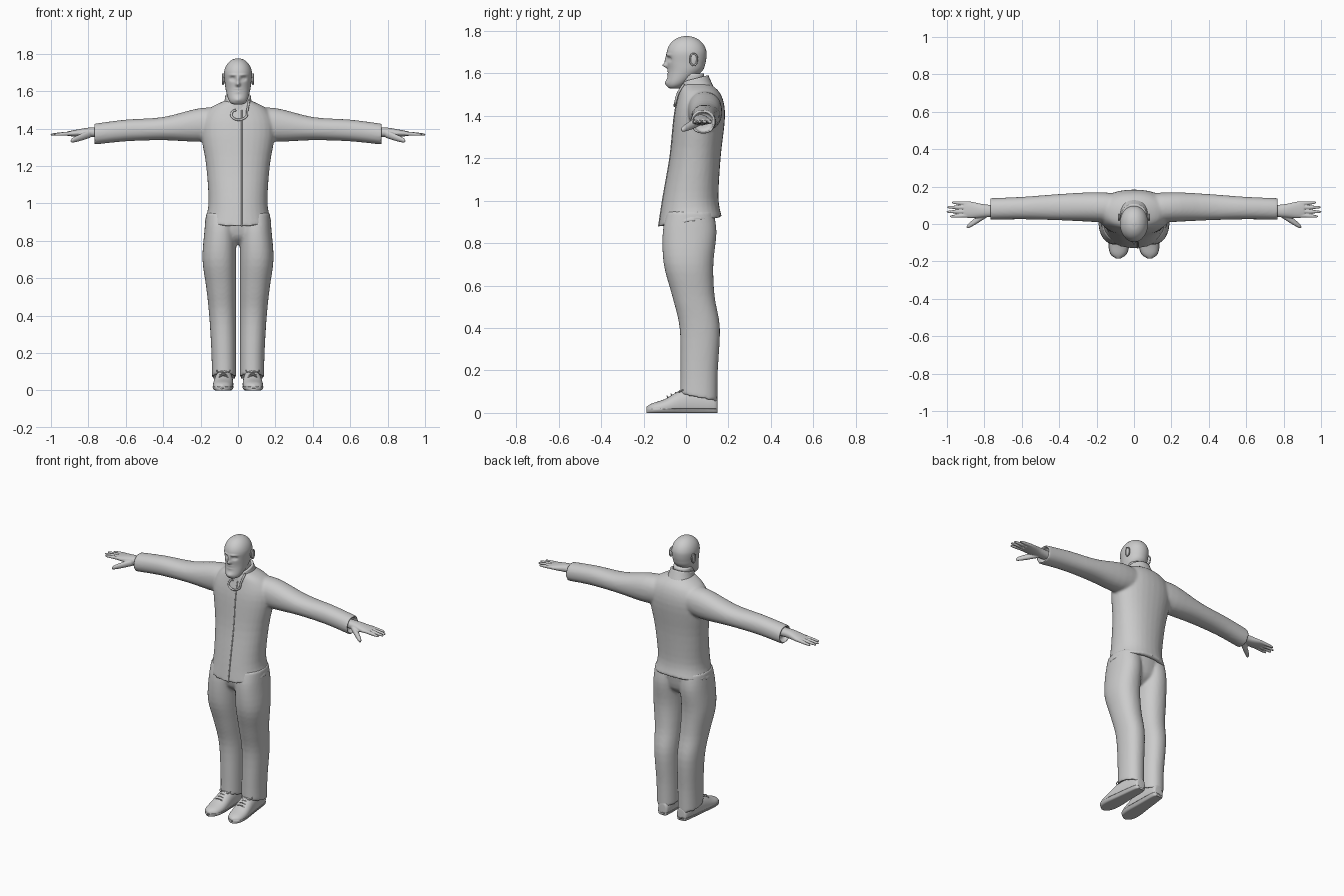
import bpy, bmesh, math
from mathutils import Vector, Matrix

if "Cube" in bpy.data.objects:
    bpy.data.objects.remove(bpy.data.objects["Cube"], do_unlink=True)

GREY = (.6, .6, .6, 1)
grey = bpy.data.materials.new("plain_grey")
grey.use_nodes = True
grey.diffuse_color = GREY
grey.node_tree.nodes["Principled BSDF"].inputs["Base Color"].default_value = GREY


def smooth_rows(rows, steps):
    """Catmull-Rom interpolation through the section rows."""
    points = [Vector(row) for row in rows]
    points = [points[0]] + points + [points[-1]]
    result = []
    for a, b, c, d in zip(points, points[1:], points[2:], points[3:]):
        for i in range(steps):
            t = i / steps
            tangent_in, tangent_out = (c - a) / 2, (d - b) / 2
            blend = t * t * (3 - 2 * t)
            result.append(b.lerp(c, blend) + tangent_in * t * (1 - t) ** 2 - tangent_out * t * t * (1 - t))
    return result + [points[-1]]


def loft(bm, rows, axis="z", steps=4, sides=32, power=2.2, hollow=0, side=1, tweak=None):
    """Each row is (position along axis, centre, centre, radius, radius)."""
    rows = smooth_rows(rows, steps)
    if hollow:  # fold the first end inwards, like a hem
        t, a, b, ra, rb = rows[0]
        rim = (a, b, ra * .82, rb * .82)
        rows = [(t + hollow, *rim), (t, *rim)] + rows
    loops = []
    for t, a, b, ra, rb in rows:
        loop = []
        for i in range(sides):
            angle = math.tau * i / sides
            c, s = math.cos(angle), math.sin(angle)
            u = a + ra * math.copysign(abs(c) ** (2 / power), c)
            w = b + rb * math.copysign(abs(s) ** (2 / power), s)
            co = Vector({"x": (t, u, w), "y": (u, t, w), "z": (u, w, t)}[axis])
            if tweak:
                tweak(co)
            co.x *= side
            loop.append(bm.verts.new(co))
        loops.append(loop)
    for low, high in zip(loops, loops[1:]):
        for i in range(sides):
            bm.faces.new((low[i - 1], low[i], high[i], high[i - 1]))
    bm.faces.new(loops[0])
    bm.faces.new(loops[-1])


def centred(rows):
    """Rows of (z, centre y, half width, half depth) on the middle plane."""
    return [(z, 0, cy, rx, ry) for z, cy, rx, ry in rows]


def digit(bm, start, end, radius):
    """A tapered finger with a rounded tip."""
    start, end = Vector(start), Vector(end)
    rows = []
    for t in (0, .5, .9, 1):
        r = radius * (1 - t / 4) * math.sqrt(1.05 - t ** 8)
        rows.append((*start.lerp(end, t), r, r))
    loft(bm, rows, "x", sides=14)


def add_object(name, data, mirror):
    data.materials.append(grey)
    ob = bpy.data.objects.new(name, data)
    bpy.context.collection.objects.link(ob)
    if mirror:
        ob.modifiers.new("mirror", "MIRROR")
    return ob


def finish(name, bm, mirror=False, voxel=0, relax=0):
    bmesh.ops.recalc_face_normals(bm, faces=bm.faces)
    mesh = bpy.data.meshes.new(name)
    bm.to_mesh(mesh)
    bm.free()
    mesh.shade_smooth()
    ob = add_object(name, mesh, mirror)
    if voxel:
        remesh = ob.modifiers.new("blend", "REMESH")
        remesh.mode, remesh.voxel_size, remesh.use_smooth_shade = "VOXEL", voxel, True
        ob.modifiers.new("relax", "SMOOTH").iterations = relax


def tube(name, points, radius, mirror=False, cyclic=False):
    curve = bpy.data.curves.new(name, "CURVE")
    curve.dimensions, curve.bevel_depth, curve.bevel_resolution = "3D", radius, 2
    curve.use_fill_caps = True
    spline = curve.splines.new("BEZIER")
    spline.bezier_points.add(len(points) - 1)
    for point, co in zip(spline.bezier_points, points):
        point.co = co
        point.handle_left_type = point.handle_right_type = "AUTO"
    spline.use_cyclic_u = cyclic
    add_object(name, curve, mirror)


# Jacket: body and both sleeves blended together, hem lower at the front
def tilt_hem(co):
    co.z += .75 * (co.y - .02) * max(0, 1.1 - co.z)


TORSO = centred([(.9, .02, .18, .15), (1, .02, .158, .133), (1.2, .043, .17, .12), (1.4, .064, .2, .12),
                 (1.5, .065, .16, .1), (1.55, .045, .07, .07)])
SLEEVE = [(.77, .08, 1.37, .058, .056), (.6, .085, 1.39, .06, .058), (.4, .09, 1.4, .07, .062),
          (.2, .09, 1.42, .08, .09), (.05, .08, 1.43, .08, .08)]
bm = bmesh.new()
loft(bm, TORSO, hollow=.03, tweak=tilt_hem)
for side in (1, -1):
    loft(bm, SLEEVE, "x", hollow=-.03, side=side)
finish("jacket", bm, voxel=.008, relax=6)

# Front opening edge and folded collar flap
edge = []
for z, cx, cy, rx, ry in smooth_rows(TORSO[:5], 3):
    co = Vector((.02, cy - ry + .002, z))
    tilt_hem(co)
    edge.append(co)
tube("jacket_front_edge", edge, .004)
tube("collar_flap", [(.06, -.01, 1.55), (.05, -.04, 1.5), (.04, -.05, 1.46), (-.03, -.05, 1.46),
                     (-.03, -.04, 1.49), (-.01, -.04, 1.5)], .006)


# Collar: higher at the nape, dipping at the throat
def dip_collar(co):
    if co.z > 1.5:
        co.z += (co.y - .06) / 4 + min(0, co.y) * .6


bm = bmesh.new()
loft(bm, centred([(1.58, .037, .068, .068), (1.54, .043, .076, .078), (1.48, .055, .1, .09)]),
     hollow=-.03, tweak=dip_collar)
finish("collar", bm)


# Trousers: two legs and the seat blended together, cuffs lower at the heel
def tilt_cuff(co):
    co.z -= 1.5 * (co.y - .06) * max(0, .2 - co.z)


LEG = [(.07, .06, .065, .088), (.2, .062, .066, .088), (.4, .065, .072, .095), (.55, .035, .08, .1),
       (.7, .012, .09, .117), (.85, .017, .085, .127), (.95, .02, .08, .11)]
bm = bmesh.new()
for side in (1, -1):
    loft(bm, [(z, rx + .01, cy, rx, ry) for z, cy, rx, ry in LEG], hollow=.02, side=side, tweak=tilt_cuff)
loft(bm, centred([(.78, .02, .05, .05), (.83, .02, .13, .1), (.95, .02, .16, .12)]))
finish("trousers", bm, voxel=.008, relax=6)


# Shoes and soles share one outline of (y, half width, height), toes turned out
def shoe_upper(co):
    co.z = max(co.z, .01)


def shoe_sole(co):
    co.z = min(max(co.z, 0), .02)


SHOE = [(.148, .02, .06), (.13, .036, .09), (0, .048, .113), (-.1, .054, .065), (-.16, .042, .045),
        (-.185, .01, .03)]
for name, widen, tweak in (("shoes", 1, shoe_upper), ("soles", 1.05, shoe_sole)):
    bm = bmesh.new()
    loft(bm, [(y, .075 - y / 20, h * .4, w * widen, h * .6) for y, w, h in SHOE], "y", tweak=tweak)
    finish(name, bm, mirror=True)
for i in range(4):
    y = -.02 - i / 50
    z = .112 + y * .4
    tube("lace", [(.05, y, z - .012), (.078, y - .01, z), (.106, y, z - .012)], .003, mirror=True)
for out in (.03, -.03):
    tube("lace_bow", [(.078, -.02, .105), (.078 + out, -.01, .11), (.078 + out, -.03, .1)], .003,
         mirror=True, cyclic=True)

# Hands: palm, four fingers and thumb blended together
bm = bmesh.new()
loft(bm, [(.72, .07, 1.38, .03, .026), (.8, .07, 1.38, .035, .025), (.87, .075, 1.375, .044, .018),
          (.91, .078, 1.373, .042, .012)], "x")
for i, tip in enumerate((.985, 1.003, 1, .975)):
    digit(bm, (.88, .046 + i * .021, 1.375), (tip, .04 + i * .025, 1.368), .011)
digit(bm, (.79, .055, 1.372), (.895, -.017, 1.334), .021)
finish("hands", bm, mirror=True, voxel=.0035, relax=3)

# Neck
bm = bmesh.new()
loft(bm, centred([(1.45, .05, .07, .075), (1.53, .034, .058, .06), (1.6, .022, .057, .062)]))
finish("neck", bm)

# Head: jaw sections below a domed skull, with features pressed in or raised
# Feature rows: side offset, height, width, tallness, push along y
FEATURES = {
    "nose_tip": (0, 1.637, .011, .011, -.022), "nose_bridge": (0, 1.66, .008, .02, -.011),
    "eye_socket": (.03, 1.667, .014, .01, .014), "eyeball": (.03, 1.666, .008, .005, -.006),
    "brow": (.027, 1.687, .02, .006, -.006), "lips": (0, 1.604, .018, .012, -.006),
    "mouth_line": (0, 1.604, .02, .003, .006), "beard": (0, 1.555, .025, .015, -.01)}


def add_features(co):
    if co.y < 0:
        co.y += sum(push * math.exp(-((abs(co.x) - x) / w) ** 2 - ((co.z - z) / h) ** 2)
                    for x, z, w, h, push in FEATURES.values())


head = [(1.528, -.055, .018, .02), (1.537, -.05, .038, .036), (1.56, -.036, .053, .053),
        (1.61, -.004, .066, .08), (1.65, .002, .071, .09)]
for i in range(6):
    angle = math.radians(i * 17)
    head.append((1.69 + .086 * math.sin(angle), .003, .075 * math.cos(angle), .094 * math.cos(angle)))
bm = bmesh.new()
loft(bm, centred(head), steps=8, sides=128, power=2.08, tweak=add_features)
finish("head", bm)

# Ears: a flat lobe with a raised rim
ear = Vector((.077, .036, 1.665))
bm = bmesh.new()
bmesh.ops.create_uvsphere(bm, u_segments=20, v_segments=12, radius=1,
                          matrix=Matrix.LocRotScale(ear, None, (.008, .018, .03)))
finish("ears", bm, mirror=True)
rim = [ear + Vector((.004, .016 * math.cos(k), .028 * math.sin(k))) for k in range(6)]
tube("ear_rim", rim, .004, mirror=True, cyclic=True)
